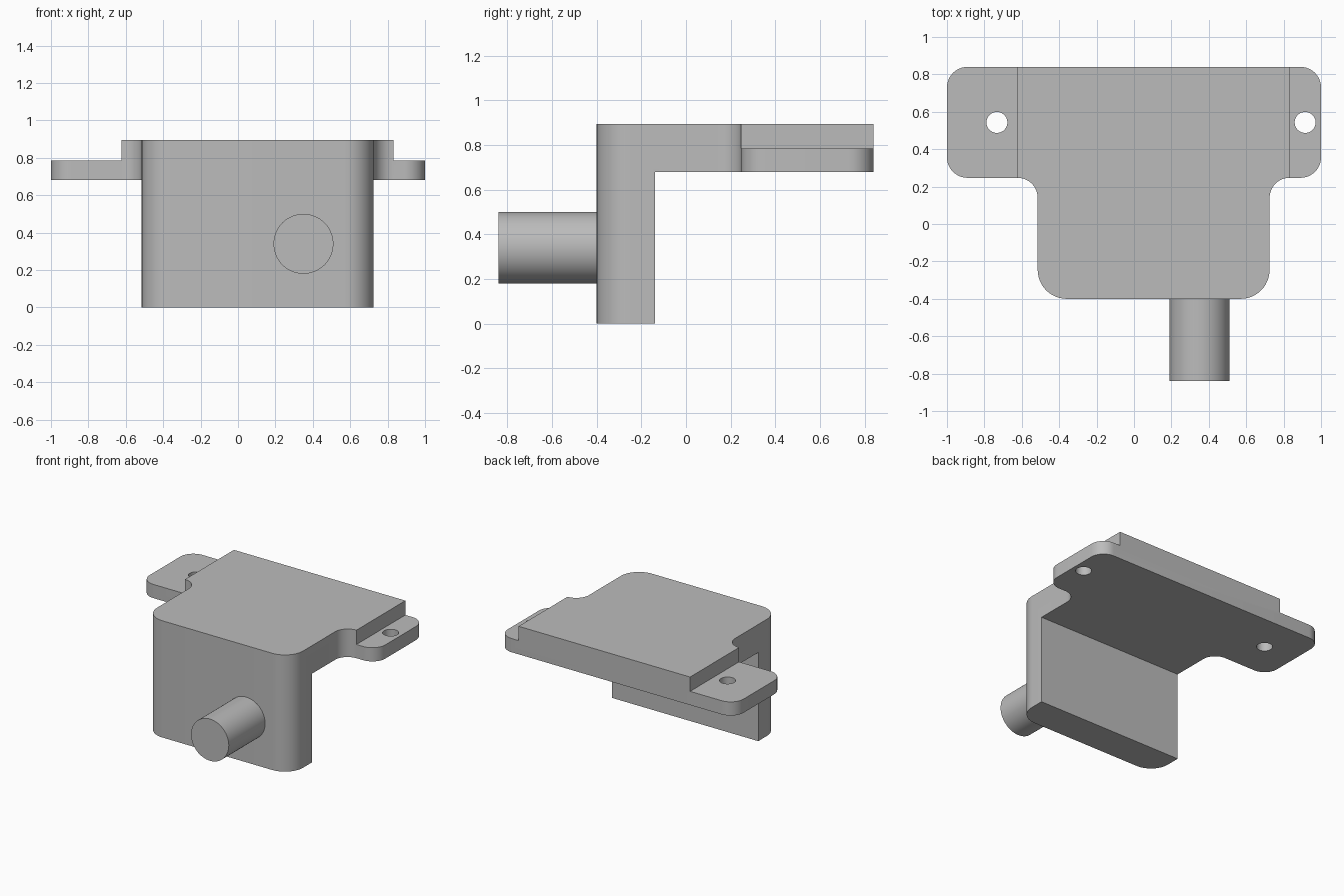
import bpy, bmesh
from math import radians
from mathutils import Vector

cube = bpy.data.objects.get("Cube")
if cube:
    bpy.data.objects.remove(cube, do_unlink=True)

grey = bpy.data.materials.new("plain grey")
grey.use_nodes = True
colour = (0.5, 0.5, 0.5, 1)
grey.diffuse_color = colour
grey.node_tree.nodes["Principled BSDF"].inputs["Base Color"].default_value = colour

TOP, LEDGE, UNDER = 0.895, 0.785, 0.68


def rounded_outline(corners, steps=12):
    """Round each (x, y, radius) right-angled corner with an arc."""
    points = []
    for i, (x, y, r) in enumerate(corners):
        p = Vector((x, y))
        if not r:
            points.append(p)
            continue
        a = (Vector(corners[i - 1][:2]) - p).normalized() * r
        b = (Vector(corners[(i + 1) % len(corners)][:2]) - p).normalized() * r
        centre = p + a + b
        for k in range(steps + 1):
            t = radians(90) * k / steps
            turn = Vector((1, t))
            from math import cos, sin
            points.append(centre - b * cos(t) - a * sin(t))
    return points


def prism(name, outline, z0, z1):
    bm = bmesh.new()
    face = bm.faces.new([bm.verts.new((p[0], p[1], z0)) for p in outline])
    side = bmesh.ops.extrude_face_region(bm, geom=[face])["geom"]
    moved = [v for v in side if isinstance(v, bmesh.types.BMVert)]
    bmesh.ops.translate(bm, verts=moved, vec=(0, 0, z1 - z0))
    bmesh.ops.recalc_face_normals(bm, faces=bm.faces)
    mesh = bpy.data.meshes.new(name)
    bm.to_mesh(mesh)
    bm.free()
    obj = bpy.data.objects.new(name, mesh)
    bpy.context.collection.objects.link(obj)
    mesh.materials.append(grey)
    return obj


def box(name, x0, x1, y0, y1, z0, z1):
    return prism(name, [(x0, y0), (x1, y0), (x1, y1), (x0, y1)], z0, z1)


def cylinder(name, radius, depth, location, rotation=(0, 0, 0)):
    bpy.ops.mesh.primitive_cylinder_add(vertices=64, radius=radius, depth=depth,
                                        location=location, rotation=rotation)
    obj = bpy.context.object
    obj.name = name
    obj.data.materials.append(grey)
    return obj


def activate(obj):
    bpy.ops.object.select_all(action="DESELECT")
    obj.select_set(True)
    bpy.context.view_layer.objects.active = obj


# T-shaped block with rounded outer corners and filleted inner corners
body = prism("bracket_body", rounded_outline([
    (-0.515, -0.4, 0.155), (0.725, -0.4, 0.155), (0.725, 0.247, 0.107),
    (1, 0.247, 0.11), (1, 0.84, 0.11), (-1, 0.84, 0.11),
    (-1, 0.247, 0.11), (-0.515, 0.247, 0.107)]), 0, TOP)

# Hollow behind the front wall, ear steps and screw holes
cutters = [
    box("rear_hollow_cutter", -2, 2, -0.14, 2, -1, UNDER),
    box("right_step_cutter", -2, -0.623, 0, 2, LEDGE, 2),
    box("left_step_cutter", 0.832, 2, 0, 2, LEDGE, 2),
    cylinder("right_hole_cutter", 0.056, 1, (-0.733, 0.543, LEDGE)),
    cylinder("left_hole_cutter", 0.056, 1, (0.915, 0.543, LEDGE)),
]
for cutter in cutters:
    cutter.hide_render = True
    activate(body)
    cut = body.modifiers.new(cutter.name, "BOOLEAN")
    cut.operation = "DIFFERENCE"
    cut.solver = "EXACT"
    cut.object = cutter
    bpy.ops.object.modifier_apply(modifier=cut.name)
    bpy.data.objects.remove(cutter, do_unlink=True)

# Round peg on the front wall
peg = cylinder("front_peg", 0.16, 0.45, (0.35, -0.615, 0.34), (radians(90), 0, 0))

for part in (body, peg):
    activate(part)
    bpy.ops.object.shade_smooth_by_angle(angle=radians(30))
